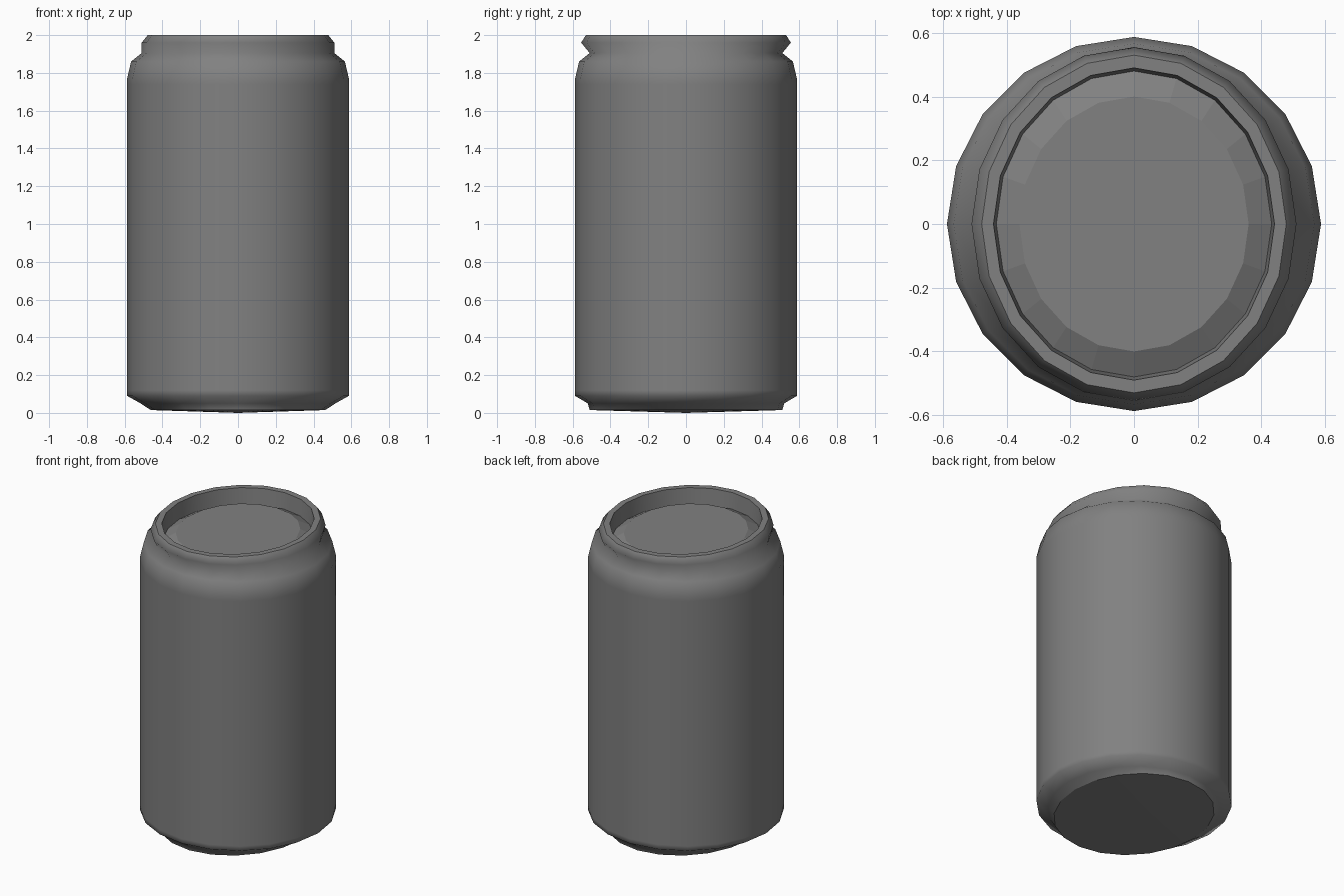
import bpy, bmesh, math

if "Cube" in bpy.data.objects:
    bpy.data.objects.remove(bpy.data.objects["Cube"])

SIDES = 20

metal = bpy.data.materials.new("dark_metal")
metal.diffuse_color = (0.22, 0.22, 0.22, 1)
metal.use_nodes = True
metal.node_tree.nodes["Principled BSDF"].inputs["Base Color"].default_value = metal.diffuse_color

def lathe(name, profile, smooth):
    """Spin (x radius, y radius, z) rings round z; radius 0 makes a pole."""
    bm = bmesh.new()
    rings = []
    for rx, ry, z in profile:
        if rx == 0:
            rings.append([bm.verts.new((0, 0, z))] * SIDES)
        else:
            rings.append([bm.verts.new((rx * math.cos(2 * math.pi * i / SIDES),
                                        ry * math.sin(2 * math.pi * i / SIDES), z))
                          for i in range(SIDES)])
    for a, b in zip(rings, rings[1:]):
        for i in range(SIDES):
            j = (i + 1) % SIDES
            bm.faces.new(list(dict.fromkeys((a[i], a[j], b[j], b[i]))))
    me = bpy.data.meshes.new(name)
    bm.to_mesh(me)
    bm.free()
    me.materials.append(metal)
    ob = bpy.data.objects.new(name, me)
    bpy.context.collection.objects.link(ob)
    bpy.ops.object.select_all(action='DESELECT')
    ob.select_set(True)
    bpy.context.view_layer.objects.active = ob
    if smooth:
        bpy.ops.object.shade_smooth_by_angle(angle=math.radians(smooth))
    return ob

# Side wall: tapered foot, straight wall, shoulder, pinched neck and flared rim
# (foot and rim are slightly narrower in x)
lathe("can_body", [(0.462, 0.51, 0.015), (0.515, 0.52, 0.05), (0.587, 0.587, 0.09),
                   (0.587, 0.587, 0.12), (0.587, 0.587, 1.74), (0.587, 0.587, 1.77),
                   (0.566, 0.566, 1.86), (0.51, 0.51, 1.905),
                   (0.51, 0.555, 1.96), (0.478, 0.53, 2.0)], 170)

# Slightly domed base
lathe("can_base", [(0, 0, 0.0), (0.462, 0.51, 0.015)], 30)

# Lid: flat top of the rim and the steep inner wall
lathe("lid_rim", [(0.478, 0.53, 2.0), (0.441, 0.49, 2.0), (0.432, 0.48, 1.895)], 35)

# Lid: faceted panel rising out of the groove
lathe("lid_panel", [(0.432, 0.48, 1.895), (0.36, 0.40, 1.935), (0, 0, 1.935)], 0)
